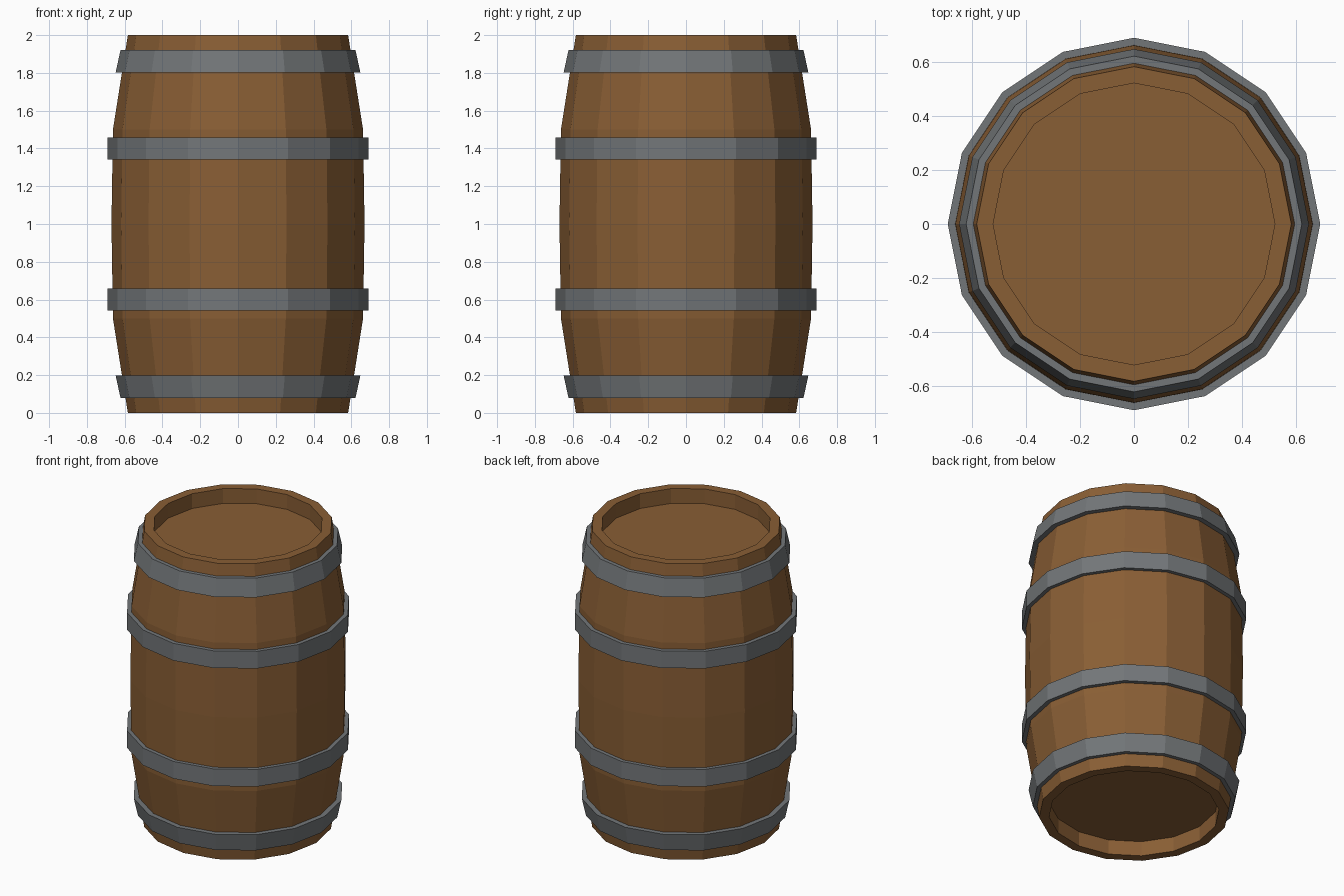
import bpy, bmesh
from math import cos, sin, tau

if "Cube" in bpy.data.objects:
    bpy.data.objects.remove(bpy.data.objects["Cube"])

SIDES = 16


def material(name, rgb):
    m = bpy.data.materials.new(name)
    m.diffuse_color = (*rgb, 1)
    m.use_nodes = True
    m.node_tree.nodes["Principled BSDF"].inputs["Base Color"].default_value = m.diffuse_color
    return m


def lathe(name, profile, mat, closed=False):
    """Spin (radius, z) points round z; open profiles get flat end caps."""
    bm = bmesh.new()
    rings = [[bm.verts.new((r * cos(tau * i / SIDES), r * sin(tau * i / SIDES), z))
              for i in range(SIDES)] for r, z in profile]
    pairs = list(zip(rings, rings[1:]))
    if closed:
        pairs.append((rings[-1], rings[0]))
    else:
        bm.faces.new(rings[0])
        bm.faces.new(rings[-1])
    for a, b in pairs:
        for i in range(SIDES):
            j = (i + 1) % SIDES
            bm.faces.new((a[i], a[j], b[j], b[i]))
    bmesh.ops.recalc_face_normals(bm, faces=bm.faces)
    mesh = bpy.data.meshes.new(name)
    bm.to_mesh(mesh)
    bm.free()
    mesh.materials.append(mat)
    obj = bpy.data.objects.new(name, mesh)
    bpy.context.collection.objects.link(obj)
    return obj


wood = material("wood", (0.25, 0.112, 0.035))
iron = material("iron", (0.17, 0.182, 0.19))

# Bulging barrel body with recessed head at each end
half = [(0.522, 0.10), (0.522, 0.0), (0.583, 0.0), (0.662, 0.5)]
body = half + [(0.67, 1.0)] + [(r, 2 - z) for r, z in reversed(half)]
lathe("barrel_body", body, wood)

# Iron hoops, mirrored about mid-height: (low radius, low z, high radius, high z)
hoops = {"end_hoop": (0.622, 0.08, 0.648, 0.198),
         "middle_hoop": (0.69, 0.543, 0.69, 0.659)}
for name, (r0, z0, r1, z1) in hoops.items():
    section = [(r0, z0), (r1, z1), (r1 - 0.05, z1), (r0 - 0.05, z0)]
    lathe("lower_" + name, section, iron, closed=True)
    lathe("upper_" + name, [(r, 2 - z) for r, z in section], iron, closed=True)
